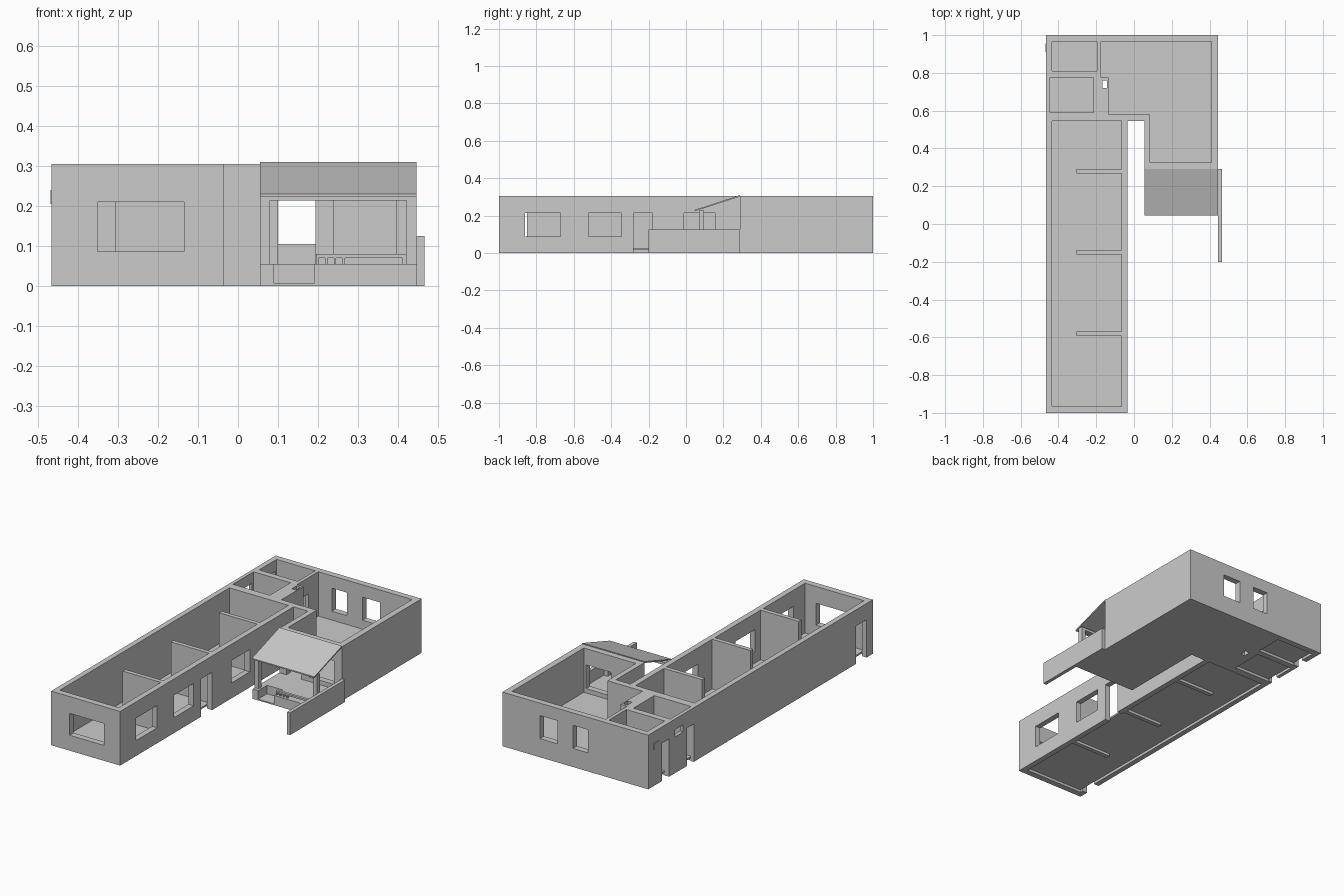
import bpy
import bmesh

cube = bpy.data.objects.get("Cube")
if cube:
    bpy.data.objects.remove(cube, do_unlink=True)

grey = bpy.data.materials.new("plain grey")
grey.use_nodes = True
COLOUR = (0.6, 0.6, 0.6, 1)
grey.diffuse_color = COLOUR
grey.node_tree.nodes["Principled BSDF"].inputs["Base Color"].default_value = COLOUR

TOP = 0.305      # wall height
RAISED = 0.055   # raised floor level
OVER = 0.4       # cutter top
UNDER = -0.1     # cutter bottom


def prism(name, outline, low, high, axis="z"):
    """Extrude an outline along z (xy points) or along x (yz points)."""
    bm = bmesh.new()
    place = (lambda p: (p[0], p[1], low)) if axis == "z" else (lambda p: (low, p[0], p[1]))
    face = bm.faces.new([bm.verts.new(place(p)) for p in outline])
    made = bmesh.ops.extrude_face_region(bm, geom=[face])["geom"]
    step = high - low
    bmesh.ops.translate(bm, verts=[v for v in made if isinstance(v, bmesh.types.BMVert)],
                        vec=(0, 0, step) if axis == "z" else (step, 0, 0))
    bmesh.ops.recalc_face_normals(bm, faces=bm.faces)
    mesh = bpy.data.meshes.new(name)
    bm.to_mesh(mesh)
    bm.free()
    mesh.materials.append(grey)
    ob = bpy.data.objects.new(name, mesh)
    bpy.context.collection.objects.link(ob)
    return ob


def box(name, x0, x1, y0, y1, z0, z1):
    return prism(name, [(x0, y0), (x1, y0), (x1, y1), (x0, y1)], z0, z1)


def cut(ob, *bounds):
    """Subtract a box from the object and discard the cutter."""
    cutter = box("cutter", *bounds)
    mod = ob.modifiers.new("cut", "BOOLEAN")
    mod.operation = "DIFFERENCE"
    mod.solver = "EXACT"
    mod.object = cutter
    bpy.context.view_layer.update()
    result = bpy.data.meshes.new_from_object(
        ob.evaluated_get(bpy.context.evaluated_depsgraph_get()))
    ob.modifiers.clear()
    ob.data = result
    bpy.data.objects.remove(cutter, do_unlink=True)


# Outer shell of the whole building
walls = prism("house_walls", [
    (-0.465, -1), (-0.035, -1), (-0.035, 0.545), (0.055, 0.545),
    (0.055, 0.29), (0.445, 0.29), (0.445, 1), (-0.465, 1)], 0, TOP)

# Long wing and the two small rooms, open top and bottom
rooms = {"wing": (-0.435, -0.067, -0.965, 0.545),
         "small_room": (-0.445, -0.215, 0.59, 0.775),
         "corner_room": (-0.435, -0.195, 0.81, 0.965)}
for x0, x1, y0, y1 in rooms.values():
    cut(walls, x0, x1, y0, y1, UNDER, OVER)

# L-shaped main room over its raised floor
cut(walls, -0.175, 0.41, 0.58, 0.965, RAISED, OVER)
cut(walls, 0.085, 0.41, 0.325, 0.7, RAISED, OVER)

# Wing front window and east openings
cut(walls, -0.35, -0.135, -1.1, -0.9, 0.087, 0.21)
for y0, y1, z0 in [(-0.86, -0.67, 0.087), (-0.52, -0.345, 0.087),
                   (-0.28, -0.18, UNDER), (-0.01, 0.155, 0.087)]:
    cut(walls, -0.1, 0, y0, y1, z0, 0.213)

# West doors and small high windows
for y0, y1, z0, z1 in [(-0.945, -0.85, UNDER, 0.213), (0.595, 0.655, UNDER, 0.213),
                       (0.69, 0.76, 0.205, 0.245), (0.815, 0.88, UNDER, 0.213),
                       (0.91, 0.955, 0.205, 0.24)]:
    cut(walls, -0.5, -0.4, y0, y1, z0, z1)

# Back windows of the main room
for x0, x1 in [(-0.09, 0.005), (0.1, 0.21)]:
    cut(walls, x0, x1, 0.9, 1.1, 0.105, 0.235)

# Porch door and window, and the inner door to the corner room
cut(walls, 0.1, 0.193, 0.25, 0.4, RAISED, 0.213)
cut(walls, 0.24, 0.395, 0.25, 0.4, 0.08, 0.213)
cut(walls, -0.24, -0.16, 0.82, 0.88, RAISED, 0.213)

# Chimney with an open flue through the floor
chimney = box("chimney", -0.18, -0.135, 0.575, 0.775, RAISED, TOP)
for part in (walls, chimney):
    cut(part, -0.168, -0.142, 0.72, 0.76, UNDER, OVER)

# Thin floors set just above the wall bottoms
for name, (x0, x1, y0, y1) in rooms.items():
    box(name + "_floor", x0, x1, y0, y1, 0.015, 0.025)

# Wing partition stubs
for i, y in enumerate((-0.58, -0.15, 0.28)):
    box(f"wing_partition_{i + 1}", -0.305, -0.067, y - 0.012, y + 0.012, 0, TOP)

# Frame of the small high window
box("high_window_frame", -0.468, -0.464, 0.91, 0.955, 0.205, 0.24).data.name = "frame"

# Porch floor with a step-in at the entrance
porch = box("porch_floor", 0.055, 0.445, 0.05, 0.29, 0, RAISED)
cut(porch, 0.09, 0.19, 0, 0.13, 0.007, 0.1)

# Porch posts and beam
for name, x in (("left", 0.055), ("right", 0.42)):
    box(f"porch_post_{name}", x, x + 0.025, 0.07, 0.097, RAISED, 0.215)
box("porch_beam", 0.055, 0.445, 0.07, 0.097, 0.213, 0.228)

# Sloped porch roof
prism("porch_roof", [(0.045, 0.223), (0.29, 0.302), (0.29, 0.31), (0.045, 0.23)],
      0.055, 0.445, axis="x")

# Low front rail with short balusters
box("porch_rail", 0.195, 0.42, 0.06, 0.075, 0.07, 0.08)
for i in range(4):
    x = 0.195 + 0.022 * i
    box(f"porch_baluster_{i + 1}", x, x + 0.006, 0.06, 0.075, RAISED, 0.07)
box("porch_baluster_end", 0.41, 0.42, 0.06, 0.075, RAISED, 0.07)

# Free-standing low side wall
box("side_wall", 0.445, 0.465, -0.2, 0.29, 0, 0.125)
